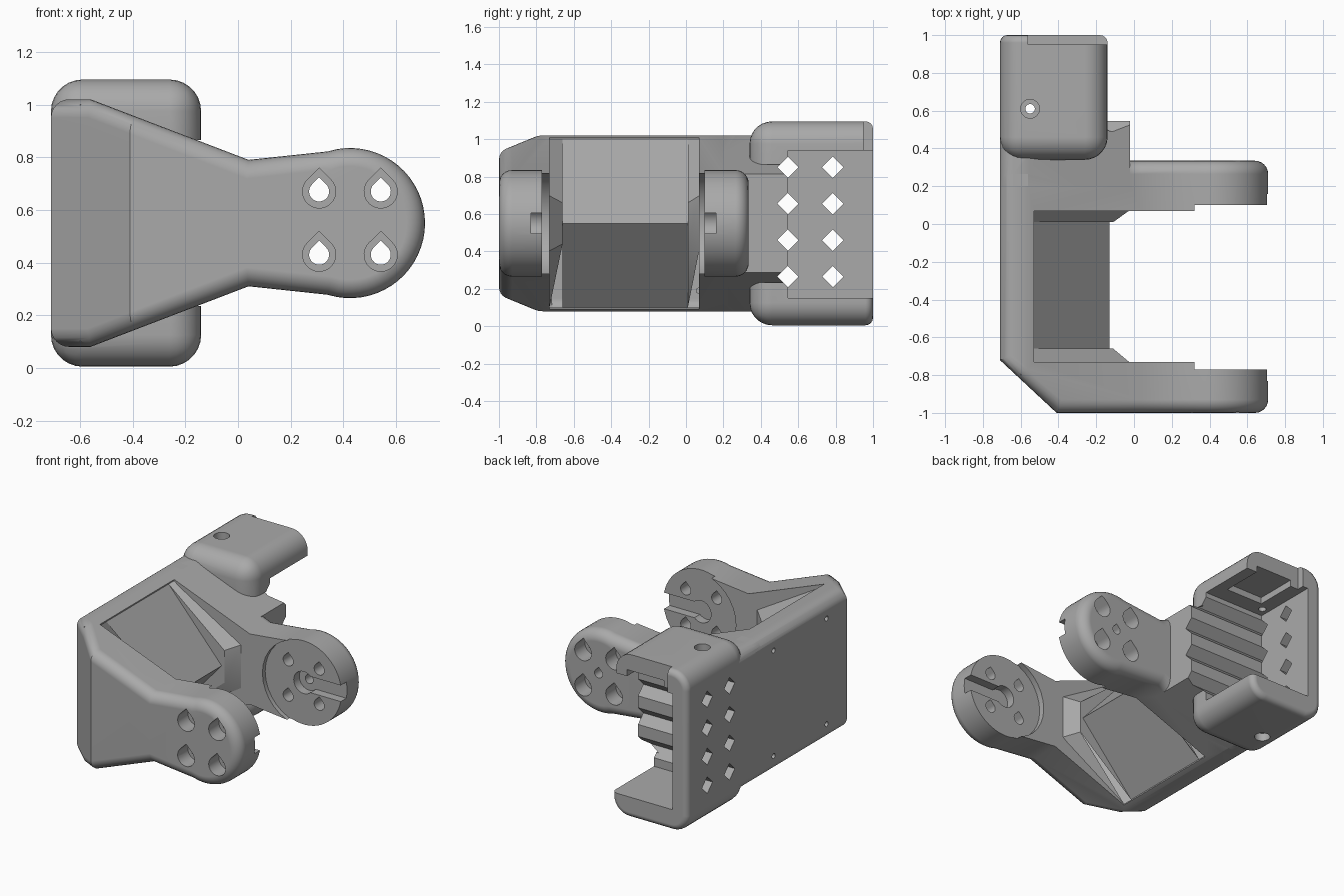
import bpy, bmesh
from math import sin, cos, radians

if "Cube" in bpy.data.objects:
    bpy.data.objects.remove(bpy.data.objects["Cube"], do_unlink=True)

grey = bpy.data.materials.new("plain grey")
grey.use_nodes = True
GREY = (0.4, 0.4, 0.4, 1)
grey.diffuse_color = GREY
grey.node_tree.nodes["Principled BSDF"].inputs["Base Color"].default_value = GREY

MID = 0.55          # height of the symmetry plane
PIVOT = 0.425       # centre of the round arm ends


def place(axis, p, d):
    u, v = p
    return {"x": (d, u, v), "y": (u, d, v), "z": (u, v, d)}[axis]


def loft(name, axis, pts_a, a, pts_b, b):
    """Solid between two matching outlines at a and b along an axis."""
    bm = bmesh.new()
    va = [bm.verts.new(place(axis, p, a)) for p in pts_a]
    vb = [bm.verts.new(place(axis, p, b)) for p in pts_b]
    n = len(va)
    bm.faces.new(va)
    bm.faces.new(vb[::-1])
    for i in range(n):
        j = (i + 1) % n
        bm.faces.new((va[j], va[i], vb[i], vb[j]))
    bmesh.ops.recalc_face_normals(bm, faces=bm.faces)
    me = bpy.data.meshes.new(name)
    bm.to_mesh(me)
    bm.free()
    ob = bpy.data.objects.new(name, me)
    bpy.context.collection.objects.link(ob)
    me.materials.append(grey)
    return ob


def prism(name, axis, pts, a, b):
    return loft(name, axis, pts, a, pts, b)


def box(name, x, y, z):
    return prism(name, "z", [(x[0], y[0]), (x[1], y[0]), (x[1], y[1]), (x[0], y[1])], *z)


def arc(cx, cz, r, start, end, n):
    return [(cx + r * cos(radians(start + (end - start) * i / n)),
             cz + r * sin(radians(start + (end - start) * i / n))) for i in range(n + 1)]


def disc(cx, cz, r, n=32):
    return arc(cx, cz, r, 0, 360, n)[:-1]


def teardrop(cx, cz, r):
    return arc(cx, cz, r, 135, 405, 20) + [(cx, cz + r * 1.414)]


def apply(ob, mod):
    bpy.context.view_layer.objects.active = ob
    bpy.ops.object.modifier_apply(modifier=mod.name)


def combine(ob, other, op="DIFFERENCE"):
    mod = ob.modifiers.new("combine", "BOOLEAN")
    mod.operation, mod.solver, mod.object = op, "EXACT", other
    apply(ob, mod)
    bpy.data.objects.remove(other, do_unlink=True)


def fillet(ob, width):
    mod = ob.modifiers.new("fillet", "BEVEL")
    mod.width, mod.segments = width, 6
    mod.limit_method, mod.angle_limit = "ANGLE", radians(50)
    mod.use_clamp_overlap = False
    apply(ob, mod)


# Side outline shared by the back wall and both arms
upper = [(0.34, 0.822), (0.04, 0.79), (-0.56, 1.02), (-0.71, 1.02)]
lower = [(x, 2 * MID - z) for x, z in reversed(upper)]
outline = arc(PIVOT, MID, 0.285, -100, 100, 32) + upper + lower

body = prism("bracket", "y", outline, -1, 0.335)
combine(body, prism("chamfer", "z", [(-0.81, -0.627), (-0.31, -1.093), (-0.9, -1.2)], -1, 2))
fillet(body, 0.07)

# Gap between the arms
combine(body, box("arm_gap", (-0.53, 1), (-0.73, 0.07), (-1, 2)))

# Wedge on the inner wall, with a flared pad against each arm
combine(body, prism("wedge", "y", [(-0.6, 1.0), (-0.53, 1.0), (-0.13, MID), (-0.53, 0.1), (-0.6, 0.1)],
                    -0.8, 0.12), "UNION")


def pad_outline(tip, half):
    return [(-0.6, 1.0), (-0.53, 1.0), (tip, MID + half), (tip, MID - half), (-0.53, 0.1), (-0.6, 0.1)]


for face, root in ((-0.66, -0.735), (0.01, 0.075)):
    combine(body, loft("pad", "y", pad_outline(-0.11, 0.11), face, pad_outline(-0.02, 0.15), root), "UNION")

# Round seats, horn slots and screw holes in the arm ends
for seat_y, inner, outer in ((-0.77, -0.6, -1.0), (0.1, -0.05, 0.335)):
    out = 1 if outer > inner else -1
    combine(body, prism("seat", "y", disc(PIVOT, MID, 0.29), inner, seat_y))
    floor = seat_y + out * 0.06
    slot = arc(PIVOT, MID, 0.055, 90, 270, 12) + [(0.9, MID - 0.055), (0.9, MID + 0.055)]
    combine(body, prism("slot", "y", slot, inner, floor))
    combine(body, prism("hub", "y", disc(PIVOT, MID, 0.075), inner, floor))
    for hx in (-0.117, 0.117):
        for hz in (-0.12, 0.12):
            at = (PIVOT + hx, MID + hz)
            combine(body, prism("hole", "y", teardrop(*at, 0.038), inner, outer + out * 0.1))
            combine(body, prism("counterbore", "y", teardrop(*at, 0.063), outer - out * 0.11, outer + out * 0.1))
combine(body, prism("centre_hole", "y", teardrop(PIVOT, MID, 0.03), 0.05, 0.5))

# Rear holder: rounded box
holder = box("holder", (-0.71, -0.14), (0.34, 1.0), (0.005, 1.095))
bm = bmesh.new()
bm.from_mesh(holder.data)
bmesh.ops.bevel(bm, geom=[e for e in bm.edges if min(v.co.y for v in e.verts) < 0.4],
                offset=0.12, segments=7, profile=0.5, affect="EDGES")
rim = [e for e in bm.edges if all(v.co.y > 0.99 for v in e.verts)]
bmesh.ops.bevel(bm, geom=rim, offset=0.04, segments=4, profile=0.5, affect="EDGES")
bm.to_mesh(holder.data)
bm.free()
combine(holder, box("front_opening", (-0.6, 0.2), (0.2, 0.6), (0.235, 0.865)))

# Neck that carries the wall and arm outline into the holder
neck = prism("neck", "y", outline, 0.12, 0.7)
fillet(neck, 0.07)
combine(neck, box("neck_trim", (-0.02, 1), (0, 1), (-1, 2)))
combine(neck, box("neck_start", (-1, 1), (0, 0.2), (-1, 2)))
combine(holder, neck, "UNION")

# Cavity, recesses and open lip of the holder
combine(holder, box("cavity", (-0.6, 0.3), (0.545, 1.2), (0.15, 0.94)))
combine(holder, box("roof_recess", (-0.5, -0.22), (0.66, 1.2), (0.9, 0.985)))
combine(holder, box("lip_notch", (-0.56, 0.3), (0.95, 1.2), (0.9, 1.3)))

# Diamond slots through the side wall; the front row also notches the neck
for dy in (0.545, 0.785):
    for i in range(4):
        dz = 0.265 + i * 0.195
        combine(holder, prism("diamond", "x", disc(dy, dz, 0.057, 4), -0.9, 0.2))

# Screw holes in the top and bottom of the holder
for a, b, r in ((-0.1, 1.2, 0.025), (-0.1, 0.06, 0.05), (1.04, 1.2, 0.05)):
    combine(holder, prism("screw_hole", "z", disc(-0.55, 0.61, r, 24), a, b))

combine(body, holder, "UNION")

# Small screw holes on the outer wall
for hy in (-0.5, 0.07):
    for hz in (-0.36, 0.36):
        combine(body, prism("pin_hole", "x", disc(hy, MID + hz, 0.017, 16), -0.8, -0.58))

# Shading
bpy.ops.object.select_all(action="DESELECT")
body.select_set(True)
bpy.context.view_layer.objects.active = body
bpy.ops.object.shade_smooth_by_angle(angle=radians(30))
weighted = body.modifiers.new("even_normals", "WEIGHTED_NORMAL")
weighted.keep_sharp = True
